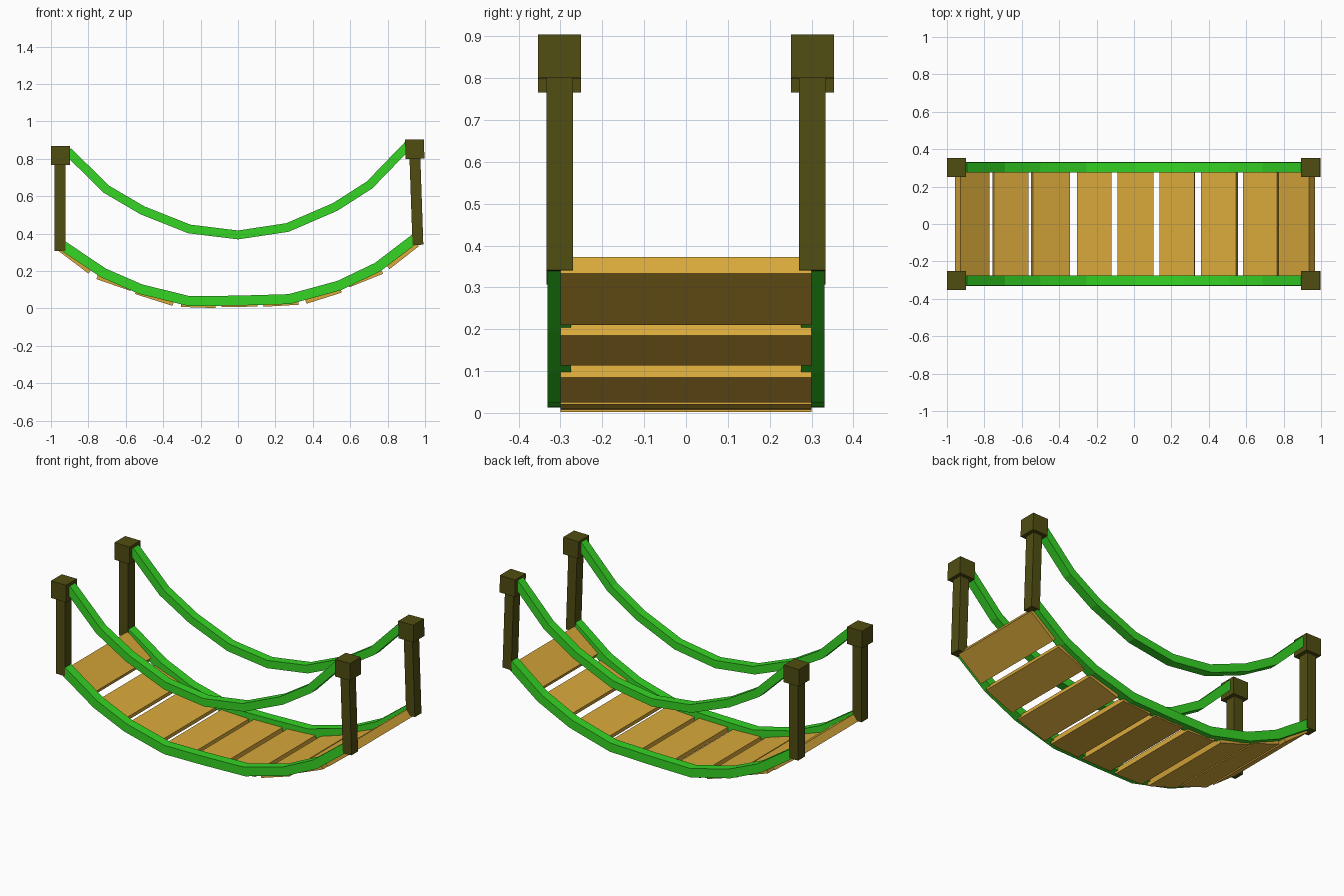
import bpy, bmesh
from mathutils import Vector

old = bpy.data.objects.get("Cube")
if old:
    bpy.data.objects.remove(old, do_unlink=True)


def material(name, rgb):
    mat = bpy.data.materials.new(name)
    mat.use_nodes = True
    colour = (*rgb, 1.0)
    mat.diffuse_color = colour
    mat.node_tree.nodes["Principled BSDF"].inputs["Base Color"].default_value = colour
    return mat


rope_green = material("rope green", (0.035, 0.66, 0.018))
plank_gold = material("plank gold", (0.70, 0.40, 0.044))
post_brown = material("post dark brown", (0.082, 0.075, 0.006))


def bar(name, path, thickness, y_mid, width, mat, lift=0.0):
    """Sweep a rectangular section along an (x, z) path with mitred joints."""
    pts = [Vector(p) for p in path]
    bm = bmesh.new()
    rings = []
    for i, p in enumerate(pts):
        d_in = (p - pts[i - 1]).normalized() if i else (pts[1] - p).normalized()
        d_out = (pts[i + 1] - p).normalized() if i < len(pts) - 1 else d_in
        tangent = (d_in + d_out).normalized()
        normal = Vector((-tangent.y, tangent.x)) / tangent.dot(d_in)
        ring = []
        for side, up in ((-1, -1), (1, -1), (1, 1), (-1, 1)):
            q = p + normal * (lift + up * thickness / 2)
            ring.append(bm.verts.new((q.x, y_mid + side * width / 2, q.y)))
        rings.append(ring)
    for a, b in zip(rings, rings[1:]):
        for k in range(4):
            bm.faces.new((a[k], a[(k + 1) % 4], b[(k + 1) % 4], b[k]))
    bm.faces.new(rings[0])
    bm.faces.new(rings[-1])
    bmesh.ops.recalc_face_normals(bm, faces=bm.faces)
    mesh = bpy.data.meshes.new(name)
    bm.to_mesh(mesh)
    bm.free()
    mesh.materials.append(mat)
    obj = bpy.data.objects.new(name, mesh)
    bpy.context.collection.objects.link(obj)
    return obj


# Walkway planks: lower edge from start to end, then thickness
planks = [
    ((-0.957, 0.305), (-0.80, 0.187), 0.047),
    ((-0.757, 0.157), (-0.575, 0.094), 0.03),
    ((-0.55, 0.077), (-0.35, 0.014), 0.03),
    ((-0.306, 0.008), (-0.12, 0.002), 0.03),
    ((-0.087, 0.007), (0.105, 0.01), 0.03),
    ((0.137, 0.009), (0.325, 0.02), 0.03),
    ((0.366, 0.025), (0.555, 0.085), 0.03),
    ((0.595, 0.113), (0.775, 0.185), 0.03),
    ((0.81, 0.21), (0.967, 0.333), 0.05),
]
for i, (start, end, thick) in enumerate(planks):
    bar(f"plank_{i + 1}", (start, end), thick, 0, 0.6, plank_gold, lift=thick / 2)

# Sagging ropes
hand_path = [(-0.91, 0.84), (-0.703, 0.637), (-0.51, 0.524), (-0.26, 0.425),
             (0, 0.393), (0.265, 0.433), (0.52, 0.543), (0.703, 0.66), (0.91, 0.874)]
foot_path = [(-0.94, 0.338), (-0.72, 0.19), (-0.52, 0.103), (-0.26, 0.039),
             (0, 0.042), (0.275, 0.05), (0.54, 0.122), (0.745, 0.22), (0.955, 0.38)]

for side, label in ((-1, "front"), (1, "back")):
    y = side * 0.302
    bar(f"{label}_hand_rope", hand_path, 0.047, y, 0.052, rope_green)
    bar(f"{label}_foot_rope", foot_path, 0.053, y + side * 0.001, 0.056, rope_green)
    # End posts with square caps
    bar(f"{label}_right_post", ((-0.952, 0.307), (-0.952, 0.80)), 0.06, y, 0.063, post_brown)
    bar(f"{label}_right_cap", ((-0.95, 0.766), (-0.95, 0.869)), 0.101, y, 0.103, post_brown)
    bar(f"{label}_left_post", ((0.962, 0.34), (0.945, 0.83)), 0.058, y, 0.063, post_brown)
    bar(f"{label}_left_cap", ((0.946, 0.80), (0.944, 0.903)), 0.101, y, 0.103, post_brown)
